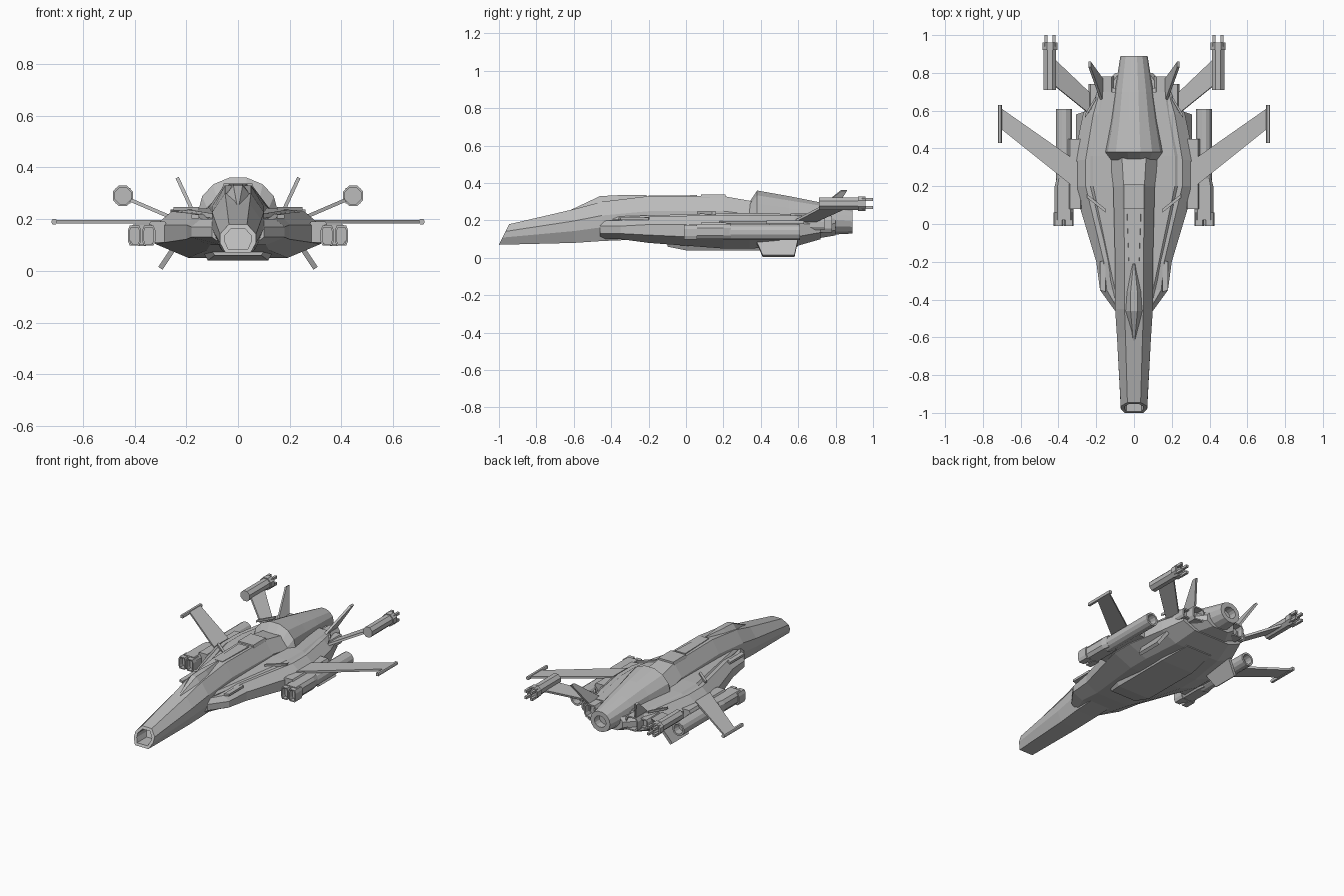
import bpy, bmesh, math
from mathutils import Vector

if "Cube" in bpy.data.objects:
    bpy.data.objects.remove(bpy.data.objects["Cube"], do_unlink=True)

GREY = (.5, .5, .5, 1)
grey = bpy.data.materials.new("hull_grey")
grey.use_nodes = True
grey.diffuse_color = GREY
grey.node_tree.nodes["Principled BSDF"].inputs["Base Color"].default_value = GREY


def finish(name, bm, mirror):
    """Turn a bmesh into a flat-shaded object, mirrored across x if it is a side part."""
    bmesh.ops.recalc_face_normals(bm, faces=bm.faces)
    mesh = bpy.data.meshes.new(name)
    bm.to_mesh(mesh)
    bm.free()
    mesh.materials.append(grey)
    obj = bpy.data.objects.new(name, mesh)
    bpy.context.collection.objects.link(obj)
    if mirror:
        obj.modifiers.new("Mirror", 'MIRROR')


def bevelled(roof, shoulder, keel):
    """Eight-sided profile: roof and keel widths, and the height of the shoulder."""
    half = [(roof, 1), (1, shoulder), (1, 1 - shoulder), (keel, 0)]
    return half + [(-u, v) for u, v in reversed(half)]


def regular(sides):
    """Regular profile with a flat on each side."""
    reach = 1 / math.cos(math.pi / sides)
    angles = [(i + .5) * math.tau / sides for i in range(sides)]
    return [(reach * math.sin(a), (1 + reach * math.cos(a)) / 2) for a in angles]


def bridge(bm, lower, upper):
    for i in range(len(lower)):
        j = (i + 1) % len(lower)
        bm.faces.new((lower[i], lower[j], upper[j], upper[i]))


def loft(name, profile, sections, centre=0, rake=0, rim=0, depth=.05):
    """Skin sections of (y, half width, floor, top); a rim hollows out the first end."""
    bm = bmesh.new()
    rings = [[bm.verts.new((centre + u * width, y, floor + v * (top - floor)))
              for u, v in profile] for y, width, floor, top in sections]
    for vert, (u, v) in zip(rings[0], profile):
        vert.co.y += rake * v
    for lower, upper in zip(rings, rings[1:]):
        bridge(bm, lower, upper)
    mouth = bm.faces.new(rings[0])
    bm.faces.new(rings[-1])
    if rim:
        bmesh.ops.recalc_face_normals(bm, faces=bm.faces)
        bmesh.ops.inset_individual(bm, faces=[mouth], thickness=rim)
        floor = bmesh.ops.extrude_discrete_faces(bm, faces=[mouth])["faces"][0]
        inward = math.copysign(depth, sections[-1][0] - sections[0][0])
        bmesh.ops.translate(bm, verts=floor.verts, vec=(0, inward, 0))
    finish(name, bm, mirror=centre > 0)


def tube(name, profile, start, end, x, z, radius, tall=1, rim=0):
    """Straight barrel along y."""
    floor, top = z - radius * tall, z + radius * tall
    loft(name, profile, [(y, radius, floor, top) for y in (start, end)], x, rim=rim)


def fin(name, root, root_chord, tip, tip_chord, thickness=.014):
    """Tapered slab between two leading-edge points, with both chords along y."""
    root, tip, aft = Vector(root), Vector(tip), Vector((0, 1, 0))
    outline = [root, tip, tip + aft * tip_chord, root + aft * root_chord]
    offset = (tip - root).cross(aft).normalized() * thickness / 2
    bm = bmesh.new()
    above = [bm.verts.new(p + offset) for p in outline]
    below = [bm.verts.new(p - offset) for p in outline]
    bm.faces.new(above)
    bm.faces.new(below)
    bridge(bm, above, below)
    finish(name, bm, mirror=True)


body_shape = bevelled(roof=.5, shoulder=.65, keel=.7)
hull_shape = bevelled(roof=.8, shoulder=.7, keel=.6)
slab_shape = bevelled(roof=.9, shoulder=.6, keel=.9)
ridge_shape = bevelled(roof=.3, shoulder=.6, keel=.8)
pod_shape = bevelled(roof=.7, shoulder=.75, keel=.7)

# Central fuselage with an open, raked nose intake
loft("fuselage", body_shape, [
    (-1, .07, .07, .18), (-.6, .09, .08, .26), (-.45, .1, .09, .3),
    (-.2, .1, .1, .33), (.2, .11, .1, .33), (.37, .13, .1, .3)],
    rake=.055, rim=.02, depth=.1)

# Faceted canopy
loft("canopy", ridge_shape, [
    (-.63, .01, .2, .25), (-.46, .06, .2, .33), (-.36, .06, .2, .335),
    (-.21, .01, .3, .335)])

# Spine panel and hatch
loft("spine_panel", slab_shape, [(-.2, .03, .3, .333), (.06, .04, .3, .335)])
loft("spine_hatch", slab_shape, [(.08, .06, .3, .34), (.21, .06, .3, .34)])

# Wide main hull, upper deck and belly keel
loft("main_hull", hull_shape, [
    (-.46, .1, .1, .2), (-.35, .18, .1, .2), (-.2, .2, .08, .22),
    (.2, .32, .05, .23), (.34, .32, .05, .23), (.58, .27, .06, .23),
    (.72, .22, .1, .22)])
loft("upper_deck", slab_shape, [
    (-.4, .1, .18, .22), (.2, .24, .2, .24), (.36, .24, .2, .24), (.7, .18, .2, .23)])
loft("belly_keel", slab_shape, [
    (-.1, .1, .06, .1), (0, .13, .04, .1), (.4, .13, .04, .1), (.6, .1, .06, .1)])

# Cheek intakes and raised deck strips
fin("cheek_intake", (.15, -.36, .21), .17, (.18, -.35, .21), .15)
fin("front_deck_strip", (.15, .06, .24), .02, (.25, .14, .24), .02)
fin("rear_deck_strip", (.2, .66, .23), .02, (.26, .56, .23), .02)

# Engine shroud tapering back to a hollow nozzle
loft("engine_shroud", regular(sides=14), [
    (.89, .07, .13, .26), (.7, .1, .12, .3), (.55, .12, .1, .33),
    (.38, .15, .1, .36), (.34, .13, .1, .3)], rim=.03)

# Small thrusters and the block that carries them
loft("tail_block", hull_shape, [(.68, .2, .1, .21), (.8, .1, .12, .21)])
tube("inner_thruster", pod_shape, .78, .66, x=.15, z=.18, radius=.045, rim=.01)
tube("outer_thruster", pod_shape, .74, .6, x=.21, z=.18, radius=.03, rim=.01)

# Wings and wingtip rails
fin("wing", (.3, .18, .19), .15, (.7, .5, .19), .11)
tube("wingtip_rail", pod_shape, .43, .63, x=.71, z=.19, radius=.01)

# Under-wing pods with twin intakes and a round exhaust
loft("pod_body", pod_shape, [
    (.02, .05, .1, .18), (.2, .05, .1, .18), (.24, .04, .1, .18)], centre=.37)
for side, x in (("inner", .345), ("outer", .4)):
    tube(side + "_pod_intake", pod_shape, -.01, .06, x, z=.136,
         radius=.026, tall=1.5, rim=.008)
tube("pod_exhaust", regular(sides=12), .61, .2, x=.37, z=.137, radius=.042, rim=.012)
tube("pod_pylon", pod_shape, .08, .45, x=.31, z=.15, radius=.04)

# Canted tail fins and belly fins
fin("tail_fin", (.17, .65, .22), .12, (.235, .83, .36), .03)
fin("belly_fin", (.24, .37, .1), .23, (.3, .41, .01), .17, thickness=.02)

# Outrigger arms carrying rear-facing guns
fin("gun_arm", (.22, .57, .19), .11, (.43, .74, .28), .14)
gun_x, gun_z = .445, .29
tube("gun_barrel", regular(sides=8), .71, .95, gun_x, gun_z, radius=.033)
tube("gun_collar", regular(sides=8), .96, .92, gun_x, gun_z, radius=.039, rim=.012)
for number in range(4):
    angle = (number + .5) * math.pi / 2
    tube("gun_prong_" + str(number), regular(sides=4), .94, 1,
         gun_x + .03 * math.cos(angle), gun_z + .03 * math.sin(angle), radius=.008)
